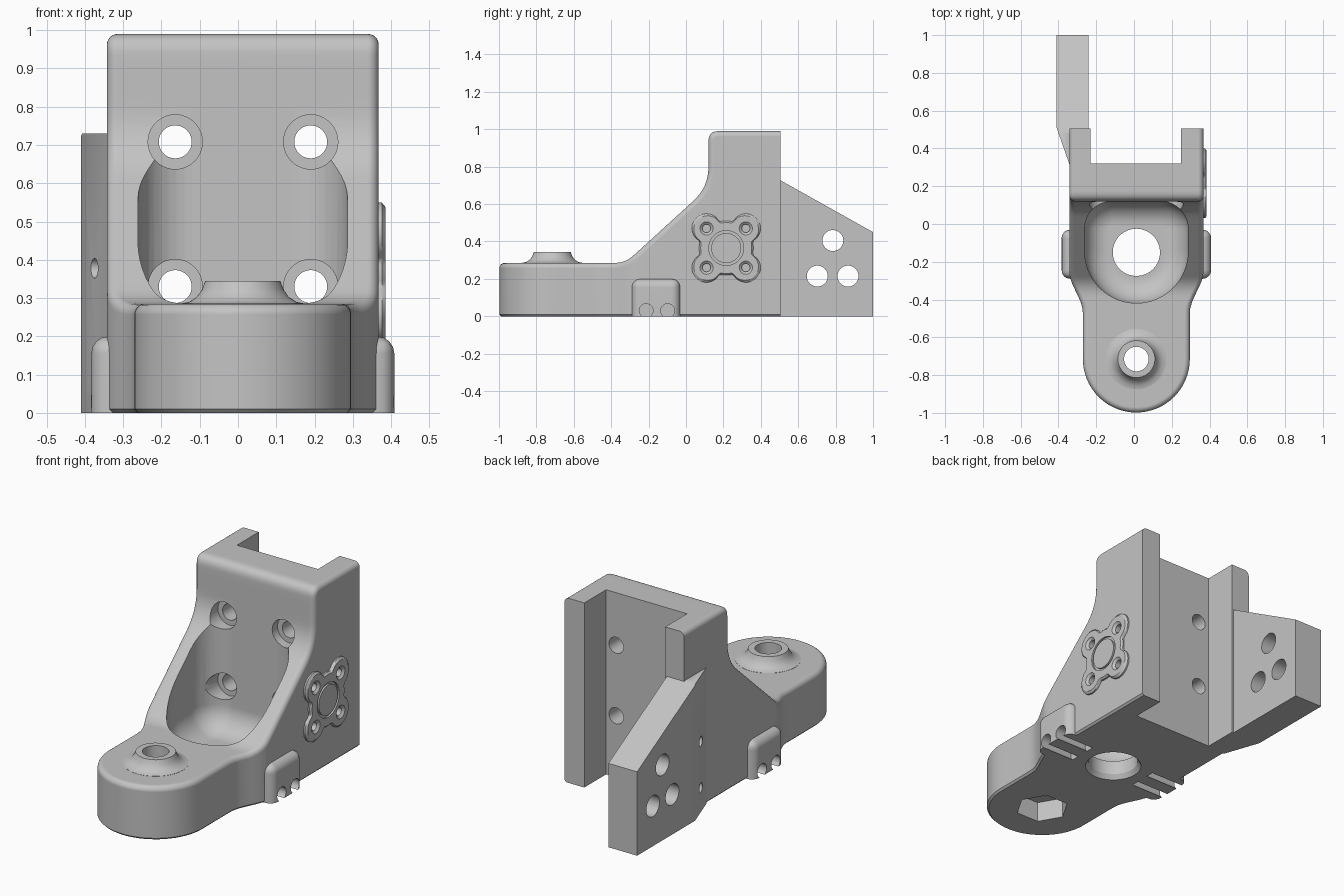
import bpy, bmesh
from math import sin, cos, pi, sqrt, radians
from mathutils import Vector

cube = bpy.data.objects.get("Cube")
if cube:
    bpy.data.objects.remove(cube, do_unlink=True)

CX = 0.0125          # middle of the bracket body
R = 0.028            # edge rounding
ARM, HALF = 0.283, 0.355

grey = bpy.data.materials.new("plain grey")
grey.use_nodes = True
grey.diffuse_color = (0.55, 0.55, 0.55, 1)
grey.node_tree.nodes["Principled BSDF"].inputs["Base Color"].default_value = (0.55, 0.55, 0.55, 1)


def finish(name, bm):
    bmesh.ops.remove_doubles(bm, verts=bm.verts, dist=1e-5)
    bmesh.ops.recalc_face_normals(bm, faces=bm.faces)
    mesh = bpy.data.meshes.new(name)
    bm.to_mesh(mesh)
    bm.free()
    mesh.materials.append(grey)
    obj = bpy.data.objects.new(name, mesh)
    bpy.context.scene.collection.objects.link(obj)
    return obj


def loft(name, rings):
    """Closed solid through rings of equal point count."""
    bm = bmesh.new()
    rows = [[bm.verts.new(p) for p in ring] for ring in rings]
    n = len(rows[0])
    for a, b in zip(rows, rows[1:]):
        for i in range(n):
            j = (i + 1) % n
            bm.faces.new((a[i], a[j], b[j], b[i]))
    bm.faces.new(rows[0])
    bm.faces.new(rows[-1])
    return finish(name, bm)


def place(axis, t, u, v):
    return {"x": (t, u, v), "y": (u, t, v), "z": (u, v, t)}[axis]


def prism(name, pts, axis, a, b):
    return loft(name, [[place(axis, t, u, v) for u, v in pts] for t in (a, b)])


def circle(u, v, r, n=40):
    return [(u + r * cos(2 * pi * i / n), v + r * sin(2 * pi * i / n)) for i in range(n)]


def lathe(name, axis, u, v, profile, n=64):
    return loft(name, [[place(axis, t, *p) for p in circle(u, v, r, n)] for r, t in profile])


def box(name, x0, x1, y0, y1, z0, z1):
    return prism(name, [(x0, y0), (x1, y0), (x1, y1), (x0, y1)], "z", z0, z1)


def combine(target, operation, others):
    for other in others:
        other.hide_render = True
        mod = target.modifiers.new(other.name, "BOOLEAN")
        mod.operation, mod.object, mod.solver = operation, other, "EXACT"
    bpy.context.view_layer.update()
    graph = bpy.context.evaluated_depsgraph_get()
    mesh = bpy.data.meshes.new_from_object(target.evaluated_get(graph))
    target.modifiers.clear()
    target.data = mesh
    for other in others:
        bpy.data.objects.remove(other, do_unlink=True)


def rounded_path(corners, step=0.03):
    """Open path; every corner (u, v, tangent length) is rounded."""
    out = [Vector(corners[0][:2])]

    def line_to(p):
        start = out[-1].copy()
        k = max(1, int((p - start).length / step))
        out.extend(start.lerp(p, i / k) for i in range(1, k + 1))

    for prev, cur, nxt in zip(corners, corners[1:], corners[2:]):
        c = Vector(cur[:2])
        a = c + (Vector(prev[:2]) - c).normalized() * cur[2]
        b = c + (Vector(nxt[:2]) - c).normalized() * cur[2]
        line_to(a)
        out.extend(a.lerp(c, i / 8).lerp(c.lerp(b, i / 8), i / 8) for i in range(1, 9))
    line_to(Vector(corners[-1][:2]))
    return out


# Body: side profile swept across, with a width that grows behind the arm
def half_width(y):
    s = min(1, max(0, (y + 0.47) / 0.22))
    return ARM + (HALF - ARM) * s * s * (3 - 2 * s)


path = rounded_path([(-0.715, 0.285, 0), (-0.325, 0.285, 0.06), (0.12, 0.69, 0.11),
                     (0.12, 0.99, 0.055), (0.505, 0.99, 0)])
arc = [i * pi / 12 for i in range(7)]
rings = []
for i, p in enumerate(path):
    d = (path[min(i + 1, len(path) - 1)] - path[max(i - 1, 0)]).normalized()
    normal = Vector((-d.y, d.x))
    y0 = (p - normal * R).x
    w = half_width(y0)
    side = [(w - 0.01, y0, 0), (w, y0, 0.01)]
    for t in arc:
        q = p - normal * R * (1 - sin(t))
        side.append((w - R * (1 - cos(t)), q.x, q.y))
    rings.append([(CX + x, y, z) for x, y, z in side]
                 + [(CX - x, y, z) for x, y, z in reversed(side)])
bracket = loft("bracket", rings)

# Rounded end of the arm and the flared boss on it
nose = lathe("arm_end", "z", CX, -0.715, [(ARM - 0.01, 0), (ARM, 0.01)]
             + [(ARM - R * (1 - cos(t)), 0.285 - R * (1 - sin(t))) for t in arc])
boss = lathe("arm_boss", "z", CX, -0.715,
             [(0.16, 0.25), (0.16, 0.286), (0.14, 0.29), (0.12, 0.303),
              (0.106, 0.323), (0.098, 0.345)])

# Side lugs, one rounded block right across
lugs = box("side_lugs", CX - 0.396, CX + 0.396, -0.29, -0.03, 0, 0.2)
bm = bmesh.new()
bm.from_mesh(lugs.data)
bmesh.ops.bevel(bm, geom=[e for e in bm.edges if max(v.co.z for v in e.verts) > 0.1],
                offset=0.045, segments=4, profile=0.5, affect="EDGES")
bm.to_mesh(lugs.data)
bm.free()

# Rear wing on the right side, with its slanted shoulder
wing = prism("rear_wing", [(0.31, 0), (1, 0), (1, 0.45), (0.5, 0.73), (0.31, 0.73)],
             "x", -0.41, -0.24)
shoulder = prism("shoulder_cut", [(-0.41, 0.51), (-0.34, 0.31), (-0.34, 0.2), (-0.6, 0.2),
                                  (-0.6, 0.51)], "z", -0.1, 1)
combine(wing, "DIFFERENCE", [shoulder])


# Four-lobed plate on the left side
def lobe(a):
    f = (a % (pi / 2)) - pi / 4
    k = 0.078 ** 2 - (0.15 * sin(f)) ** 2
    return max(0.145, 0.15 * cos(f) + sqrt(k)) if k > 0 else 0.145


EY, EZ = 0.215, 0.365
plate = loft("lobed_plate", [
    [(x, EY + s * lobe(a) * cos(a), EZ + s * lobe(a) * sin(a))
     for a in (2 * pi * i / 96 for i in range(96))]
    for x, s in ((0.33, 1), (0.376, 1), (0.385, 0.94))])

combine(bracket, "UNION", [nose, boss, lugs, wing, plate])


# Front pocket with a bowl-shaped floor
def pocket_ring(inset, z):
    w, back, c = 0.274 - inset, 0.12 - inset, 0.145 - inset
    pts = [(w * cos(a), -0.145 + w * sin(a)) for a in (pi + pi * i / 32 for i in range(33))]
    for sx, start in ((1, 0), (-1, pi / 2)):
        pts += [(sx * (w - c) + c * cos(a), back - c + c * sin(a))
                for a in (start + pi * i / 20 for i in range(11))]
    return [(CX + x, y, z) for x, y in pts]


bowl = 0.13
pocket = loft("pocket_cut", [pocket_ring(bowl * (1 - sin(i * pi / 16)),
                                         0.1 + bowl * (1 - cos(i * pi / 16)))
                             for i in range(9)] + [pocket_ring(0, 1.2)])
channel = box("channel_cut", -0.23, 0.25, 0.32, 0.8, -0.1, 1.2)
bore = lathe("bore_cut", "z", CX, -0.15,
             [(0.142, -0.1), (0.142, 0), (0.125, 0.025), (0.125, 0.5)])
arm_hole = lathe("arm_hole_cut", "z", CX, -0.715, [(0.065, -0.1), (0.065, 0.5)])
nut = prism("nut_cut", circle(CX, -0.715, 0.135, 6), "z", -0.1, 0.11)
cuts = [pocket, channel, bore, arm_hole, nut]

# Bolt holes through the back wall, stepped at the front
for x in (-0.164, 0.19):
    for z in (0.33, 0.708):
        cuts.append(lathe("bolt_cut", "y", x, z,
                          [(0.071, -0.03), (0.071, 0.165), (0.043, 0.165), (0.043, 0.5)], 40))

# Wing holes and the small holes in its shoulder
for y, z in ((0.785, 0.405), (0.702, 0.215), (0.866, 0.215)):
    cuts.append(prism("wing_hole_cut", circle(y, z, 0.056), "x", -0.6, -0.1))
for z in (0.13, 0.378):
    cuts.append(prism("shoulder_hole_cut", circle(0.41, z, 0.026, 24), "x", -0.6, -0.3))

# Wire grooves under both lugs
for s in (-1, 1):
    for y in (-0.213, -0.098):
        cuts.append(prism("groove_cut", circle(y, 0.03, 0.037, 32), "x",
                          CX + s * 0.2, CX + s * 0.6))

# Ring groove and screw holes in the lobed plate
ring = lathe("ring_cut", "x", EY, EZ, [(0.093, 0.375), (0.093, 0.45)])
core = lathe("ring_core", "x", EY, EZ, [(0.08, 0.3), (0.08, 0.5)])
combine(ring, "DIFFERENCE", [core])
cuts.append(ring)
for dy in (-0.105, 0.105):
    for dz in (-0.105, 0.105):
        cuts.append(lathe("screw_cut", "x", EY + dy, EZ + dz,
                          [(0.022, 0.345), (0.022, 0.374), (0.036, 0.3855), (0.036, 0.45)], 32))

combine(bracket, "DIFFERENCE", cuts)

bpy.ops.object.select_all(action="DESELECT")
bracket.select_set(True)
bpy.context.view_layer.objects.active = bracket
bpy.ops.object.shade_smooth_by_angle(angle=radians(32))
weighted = bracket.modifiers.new("even shading", "WEIGHTED_NORMAL")
weighted.keep_sharp = True
